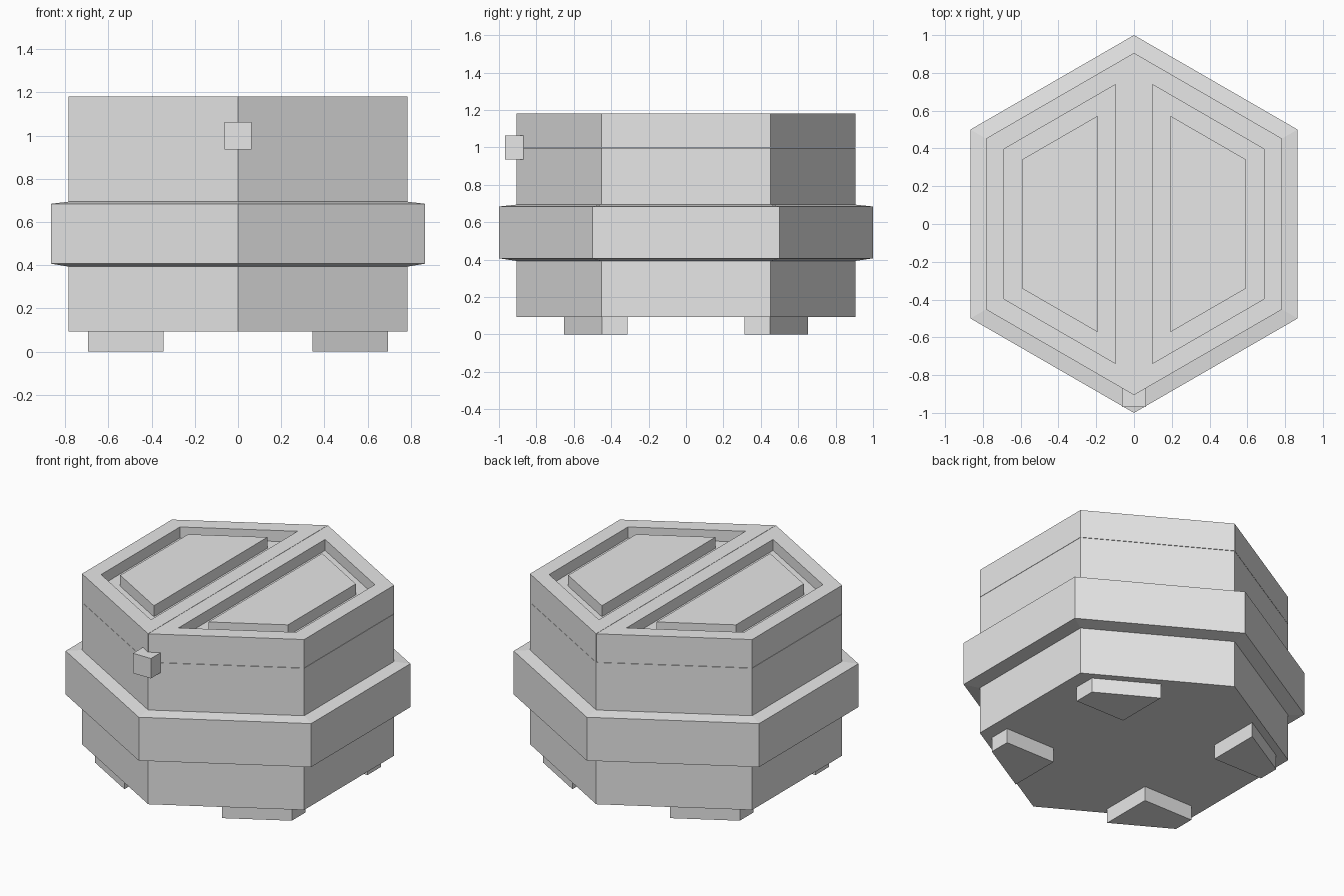
import bpy, bmesh
from math import sin, cos, pi

default = bpy.data.objects.get("Cube")
if default:
    bpy.data.objects.remove(default, do_unlink=True)

grey = bpy.data.materials.new("light_grey")
grey.use_nodes = True
GREY = (0.8, 0.8, 0.8, 1)
grey.diffuse_color = GREY
grey.node_tree.nodes["Principled BSDF"].inputs["Base Color"].default_value = GREY


def finish(name, bm):
    """Turn a bmesh into a named grey object."""
    bmesh.ops.recalc_face_normals(bm, faces=bm.faces[:])
    mesh = bpy.data.meshes.new(name)
    bm.to_mesh(mesh)
    bm.free()
    mesh.materials.append(grey)
    obj = bpy.data.objects.new(name, mesh)
    bpy.context.collection.objects.link(obj)
    return obj


def hexagon(r):
    """Six corners with points on the y axis."""
    return [(r * sin(i * pi / 3), r * cos(i * pi / 3)) for i in range(6)]


def stack(rings):
    """Closed solid from (outline, z) rings; returns bmesh and top face."""
    bm = bmesh.new()
    loops = [[bm.verts.new((x, y, z)) for x, y in pts] for pts, z in rings]
    bm.faces.new(loops[0])
    for a, b in zip(loops, loops[1:]):
        for i in range(len(a)):
            j = (i + 1) % len(a)
            bm.faces.new((a[i], a[j], b[j], b[i]))
    top = bm.faces.new(loops[-1])
    bmesh.ops.recalc_face_normals(bm, faces=bm.faces[:])
    return bm, top


def raise_face(bm, face, height):
    new = bmesh.ops.extrude_discrete_faces(bm, faces=[face])["faces"][0]
    bmesh.ops.translate(bm, verts=new.verts[:], vec=(0, 0, height))
    return new


BODY_R, SEAM, TOP, RECESS = 0.905, 0.998, 1.18, 0.07

# Hexagonal body with the wide chamfered band
profile = [(BODY_R, 0.093), (BODY_R, 0.393), (1, 0.407),
           (1, 0.684), (BODY_R, 0.694), (BODY_R, SEAM - 0.001)]
body, _ = stack([(hexagon(r), z) for r, z in profile])
finish("body", body)

# Two lid halves, each with a sunken tray and a raised panel
for side, s in (("left", 1), ("right", -1)):
    gap = 0.001
    right_half = hexagon(BODY_R)[:4]
    outline = [(s * max(x, gap), y) for x, y in right_half]
    lid, top = stack([(outline, SEAM + 0.001), (outline, TOP)])
    for inset, height in ((0.096, -RECESS), (0.096, RECESS)):
        bmesh.ops.inset_individual(lid, faces=[top], thickness=inset,
                                   use_even_offset=True)
        top = raise_face(lid, top, height)
    finish(side + "_lid", lid)

# Four corner feet that follow the slanted walls
foot_outline = [(0.345, 0.313), (0.695, 0.313), (0.695, 0.45), (0.345, 0.652)]
for sx, x_name in ((1, "left"), (-1, "right")):
    for sy, y_name in ((-1, "front"), (1, "back")):
        pts = [(sx * x, sy * y) for x, y in foot_outline]
        foot, _ = stack([(pts, 0), (pts, 0.093)])
        finish(f"{y_name}_{x_name}_foot", foot)

# Clasp over the front corner of the seam
w = 0.063
clasp_outline = [(-w, -0.968), (w, -0.968), (w, -0.87), (-w, -0.87)]
clasp, _ = stack([(clasp_outline, 0.936), (clasp_outline, 1.063)])
finish("clasp", clasp)
